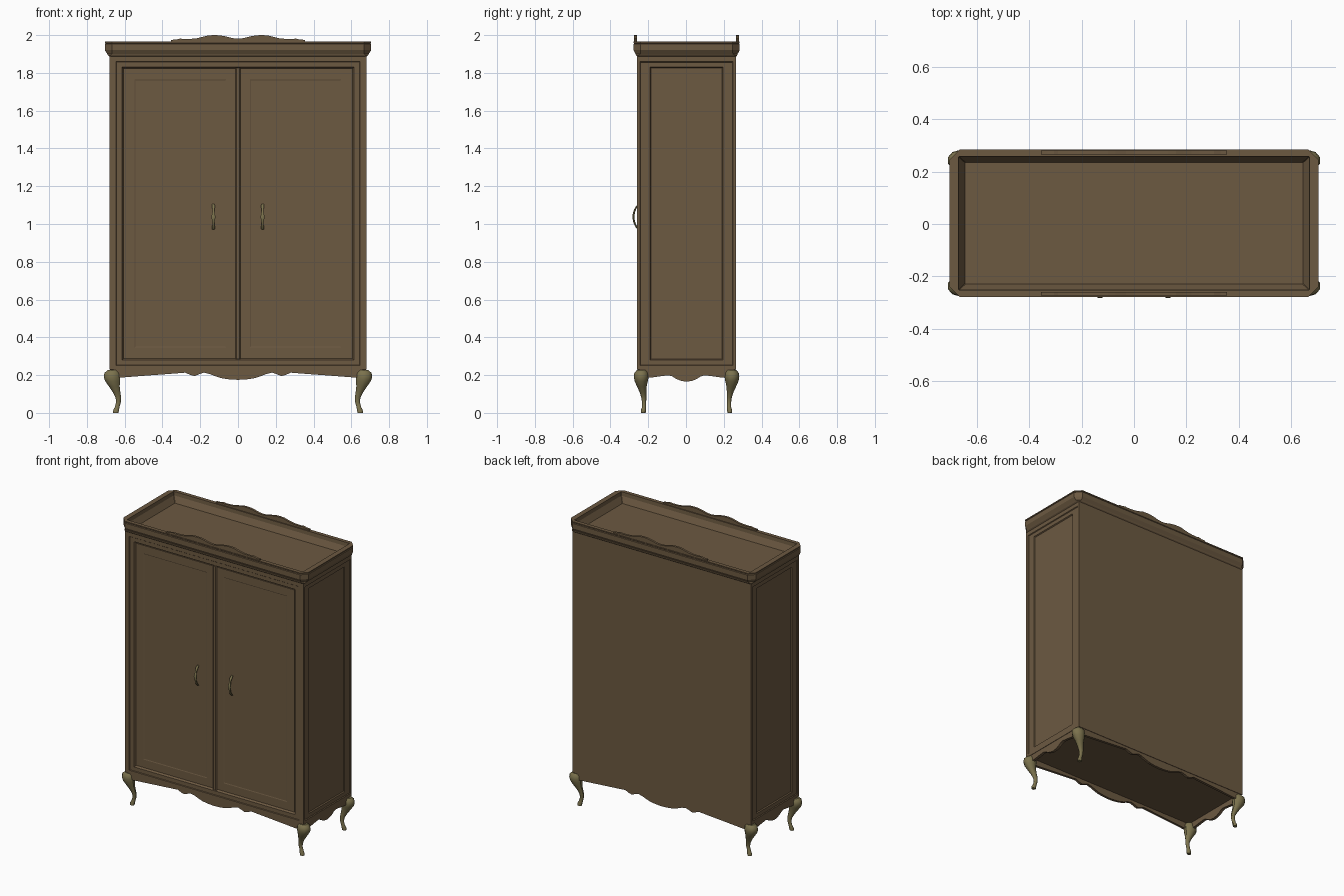
import bpy, bmesh, math
from mathutils import Vector

if "Cube" in bpy.data.objects:
    bpy.data.objects.remove(bpy.data.objects["Cube"])

Y0 = 0.003   # small shift: handles stick out at the front


def material(name, rgb):
    m = bpy.data.materials.new(name)
    m.diffuse_color = (*rgb, 1)
    m.use_nodes = True
    m.node_tree.nodes["Principled BSDF"].inputs["Base Color"].default_value = m.diffuse_color
    return m


WOOD = material("wood", (0.15, 0.10, 0.053))
GOLD = material("gilt", (0.20, 0.17, 0.075))


def finish(name, bm, mat, smooth=False):
    bmesh.ops.remove_doubles(bm, verts=bm.verts, dist=1e-5)
    bmesh.ops.recalc_face_normals(bm, faces=bm.faces)
    me = bpy.data.meshes.new(name)
    bm.to_mesh(me)
    bm.free()
    ob = bpy.data.objects.new(name, me)
    ob.location.y = Y0
    me.materials.append(mat)
    bpy.context.collection.objects.link(ob)
    if smooth:
        bpy.context.view_layer.objects.active = ob
        ob.select_set(True)
        bpy.ops.object.shade_smooth_by_angle(angle=math.radians(40))
        ob.select_set(False)
    return ob


def loft(bm, rings, cap_start=True, cap_end=True):
    """Join successive rings of points with quads."""
    loops = [[bm.verts.new(p) for p in r] for r in rings]
    n = len(loops[0])
    for a, b in zip(loops, loops[1:]):
        for i in range(n):
            j = (i + 1) % n
            bm.faces.new((a[i], a[j], b[j], b[i]))
    if cap_start:
        bm.faces.new(loops[0][::-1])
    if cap_end:
        bm.faces.new(loops[-1])


def rect(u0, u1, v0, v1, place):
    return [place(u, v) for u, v in ((u0, v0), (u1, v0), (u1, v1), (u0, v1))]


def ellipse(cx, cy, z, rx, ry, n=10):
    return [(cx + rx * math.cos(math.tau * (i + .5) / n),
             cy + ry * math.sin(math.tau * (i + .5) / n), z) for i in range(n)]


def chamfered(hx, hy, c, z):
    pts = []
    for sx, sy in ((1, 1), (-1, 1), (-1, -1), (1, -1)):
        pair = [(sx * hx, sy * (hy - c), z), (sx * (hx - c), sy * hy, z)]
        pts += pair if sx * sy > 0 else pair[::-1]
    return pts


def wavy_board(name, half, z_flat, place, d0, d1):
    """Board with one straight edge and one symmetric wavy edge."""
    edge = [(-u, z) for u, z in half[::-1] if u > 0] + half
    outline = [(-half[-1][0], z_flat)] + edge + [(half[-1][0], z_flat)]
    bm = bmesh.new()
    loft(bm, [[place(u, d, z) for u, z in outline] for d in (d0, d1)])
    finish(name, bm, WOOD)


# Carcass: moulded front and side panels, plain back, top and bottom
HX, HY, ZB, ZT = 0.68, 0.262, 0.23, 1.89
bm = bmesh.new()
front = [(0.68, .23, 1.89, 0), (.647, .25, 1.86, 0), (.643, .253, 1.857, .004),
         (.613, .28, 1.83, .004), (.605, .288, 1.822, .018)]
loft(bm, [rect(-w, w, a, b, lambda u, v: (u, -HY + d, v)) for w, a, b, d in front], False)
side = [(HY, .23, 1.89, 0), (.247, .25, 1.86, 0), (.243, .254, 1.856, .005),
        (.193, .28, 1.83, .005), (.188, .285, 1.825, .012)]
for s in (-1, 1):
    loft(bm, [rect(-w, w, a, b, lambda u, v: (s * (HX - d), u, v)) for w, a, b, d in side], False)
bm.faces.new([bm.verts.new(p) for p in rect(-HX, HX, ZB, ZT, lambda u, v: (u, HY, v))])
for z in (ZB, ZT):
    bm.faces.new([bm.verts.new(p) for p in rect(-HX, HX, -HY, HY, lambda u, v: (u, v, z))])
finish("carcass", bm, WOOD)

# Pair of doors with a shallow inner panel, and the centre moulding
for s, tag in ((-1, "left"), (1, "right")):
    bm = bmesh.new()
    steps = [(0, .02), (0, 0), (.055, 0), (.06, .002)]
    loft(bm, [rect(s * (.008 + i), s * (.602 - i), .291 + i, 1.82 - i,
                   lambda u, v: (u, -.25 + d, v)) for i, d in steps])
    finish(tag + "_door", bm, WOOD)
bm = bmesh.new()
loft(bm, [rect(-w, w, .285, 1.826, lambda u, v: (u, y, v))
          for w, y in ((.014, -.24), (.014, -.253), (.009, -.259))])
finish("centre_moulding", bm, WOOD)

# Cornice with a sunken tray top: half width, half depth, corner cut, height
bm = bmesh.new()
profile = [(.678, .26, .004, 1.885), (.688, .268, .012, 1.893), (.692, .27, .025, 1.9),
           (.705, .281, .038, 1.92), (.705, .281, .038, 1.953), (.70, .277, .038, 1.956),
           (.705, .281, .038, 1.959), (.705, .281, .038, 1.966),
           (.67, .255, .002, 1.966), (.668, .253, .002, 1.94), (.645, .232, .002, 1.90)]
loft(bm, [chamfered(*p) for p in profile])
finish("cornice", bm, WOOD)

# Wavy crests on the cornice and aprons below the carcass
crest = [(0, 1.981), (.03, 1.984), (.07, 1.994), (.10, 1.999), (.13, 2.0), (.16, 1.998),
         (.19, 1.99), (.22, 1.983), (.25, 1.98), (.29, 1.979), (.305, 1.982), (.33, 1.976), (.355, 1.975)]
apron = [(0, .175), (.05, .178), (.09, .184), (.12, .194), (.15, .206), (.18, .213),
         (.205, .205), (.23, .195), (.25, .2), (.28, .213), (.34, .208), (.45, .2), (.66, .184)]
side_apron = [(0, .165), (.03, .17), (.055, .18), (.075, .193), (.095, .199),
              (.13, .195), (.18, .188), (.25, .184)]
for s, tag in ((-1, "front"), (1, "back")):
    face = lambda u, d, z: (u, s * d, z)
    wavy_board(tag + "_crest", crest, 1.96, face, .262, .277)
    wavy_board(tag + "_apron", apron, .235, face, .242, .259)
for s, tag in ((-1, "left"), (1, "right")):
    wavy_board(tag + "_apron", side_apron, .235, lambda u, d, z: (s * d, u, z), .658, .677)

# Cabriole legs: height, centre x, centre y, radius
leg = [(.226, .662, .238, .030), (.212, .666, .24, .043), (.19, .667, .24, .046),
       (.168, .664, .24, .041), (.14, .655, .237, .030), (.11, .643, .231, .021),
       (.08, .633, .226, .0155), (.055, .633, .225, .013), (.03, .640, .225, .013),
       (.015, .645, .228, .016), (0, .647, .229, .015)]
for sx, tx in ((-1, "left"), (1, "right")):
    for sy, ty in ((-1, "front"), (1, "back")):
        bm = bmesh.new()
        loft(bm, [ellipse(sx * x, sy * y, z, r, r * .85) for z, x, y, r in leg])
        finish(f"{ty}_{tx}_leg", bm, GOLD, True)

# Bowed door handles, swelling at the middle and ends
widths = [.007, .009, .006, .006, .009, .0125, .009, .006, .006, .009, .007]
for s, tag in ((-1, "left"), (1, "right")):
    bm = bmesh.new()
    rings = []
    for i, w in enumerate(widths):
        t = i / (len(widths) - 1)
        y = -.252 - .029 * math.sin(math.pi * t) ** .7
        rings.append(ellipse(s * .13, y, .97 + .135 * t, w, .0055, 8))
    loft(bm, rings)
    finish(tag + "_handle", bm, GOLD, True)
